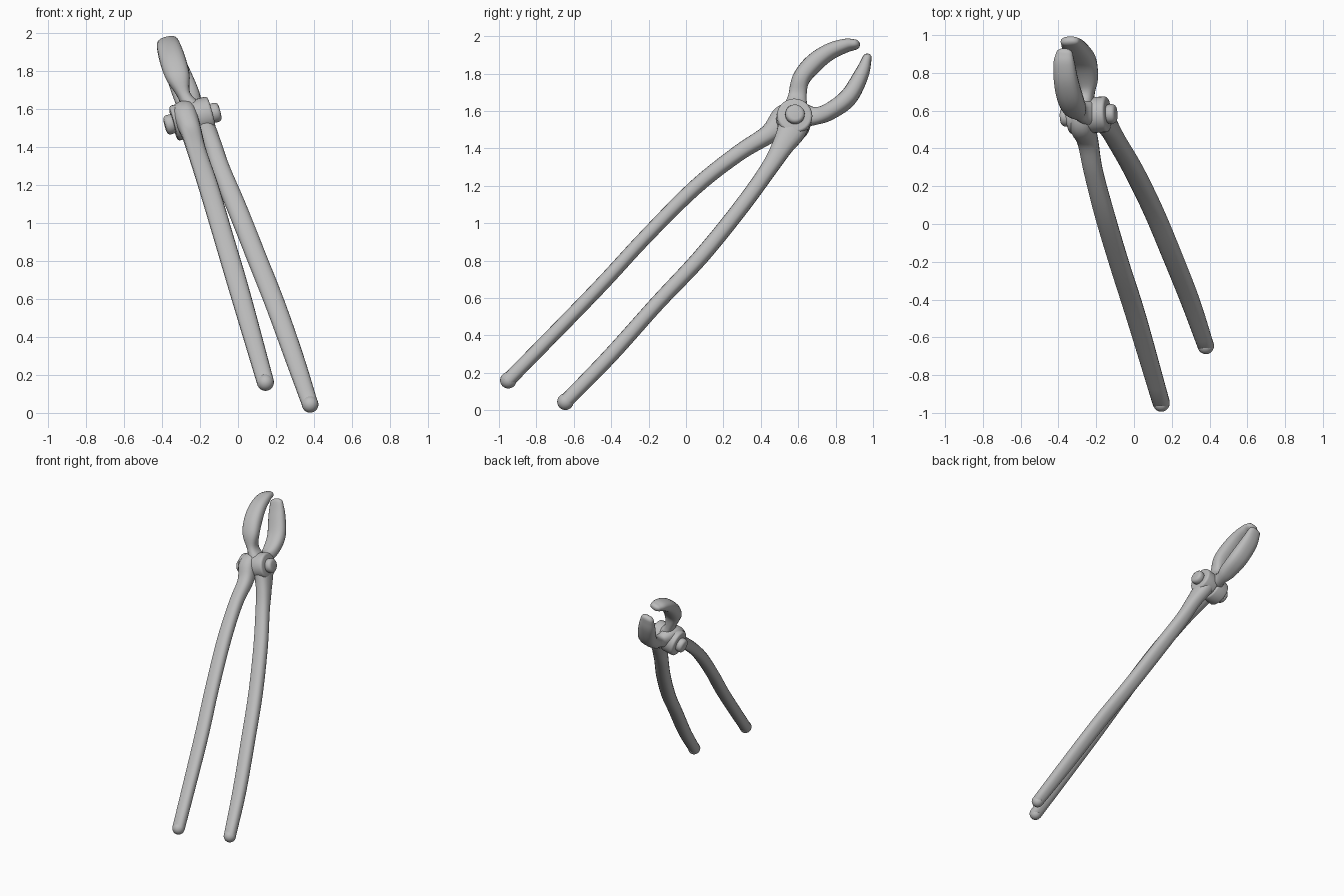
import bpy, bmesh, math
from mathutils import Vector

cube = bpy.data.objects.get("Cube")
if cube:
    bpy.data.objects.remove(cube, do_unlink=True)

steel = bpy.data.materials.new("grey steel")
steel.use_nodes = True
colour = (0.5, 0.5, 0.5, 1)
steel.diffuse_color = colour
steel.node_tree.nodes["Principled BSDF"].inputs["Base Color"].default_value = colour

PIVOT = Vector((-.245, .575, 1.55))
AXIS = Vector((.96, .06, .25)).normalized()   # direction of the pivot pin
SIDES = 18
STEPS = 5


def finish(name, bm, angle):
    """Turn a bmesh into a smooth steel object."""
    bmesh.ops.recalc_face_normals(bm, faces=bm.faces)
    mesh = bpy.data.meshes.new(name)
    bm.to_mesh(mesh)
    bm.free()
    mesh.materials.append(steel)
    obj = bpy.data.objects.new(name, mesh)
    bpy.context.collection.objects.link(obj)
    bpy.ops.object.select_all(action='DESELECT')
    obj.select_set(True)
    bpy.context.view_layer.objects.active = obj
    bpy.ops.object.shade_smooth_by_angle(angle=math.radians(angle))
    return obj


def smooth_path(stations):
    """Catmull-Rom interpolation of position, thickness and width."""
    pts = [Vector(s) for s in stations]
    pts = [2 * pts[0] - pts[1]] + pts + [2 * pts[-1] - pts[-2]]
    out = []
    for a, b, c, d in zip(pts, pts[1:], pts[2:], pts[3:]):
        for i in range(STEPS):
            t = i / STEPS
            out.append(b + (c - a) * (t / 2)
                       + (2 * a - 5 * b + 4 * c - d) * (t * t / 2)
                       + (3 * b - a - 3 * c + d) * (t ** 3 / 2))
    return out + [pts[-2]]


def power(v, p):
    return math.copysign(abs(v) ** p, v)


def forged_bar(name, stations):
    """Loft a rounded section along stations of x, y, z, thickness, width."""
    path = smooth_path(stations)
    rings = []
    for i, p in enumerate(path):
        before, after = path[max(i - 1, 0)], path[min(i + 1, len(path) - 1)]
        tangent = Vector((after - before)[:3]).normalized()
        across = (AXIS - tangent * AXIS.dot(tangent)).normalized()
        rings.append((Vector(p[:3]), tangent, across, p[3] / 2, p[4] / 2))
    # round off both ends
    first, last = rings[0], rings[-1]
    for deg in (30, 60, 80):
        out, size = math.sin(math.radians(deg)), math.cos(math.radians(deg))
        for end, sign, at in ((first, -1, 0), (last, 1, len(rings) + 1)):
            c, tangent, across, t, w = end
            ring = (c + tangent * sign * out * t, tangent, across, t * size, w * size)
            rings.insert(at, ring)
    bm = bmesh.new()
    loops = []
    for c, tangent, across, t, w in rings:
        normal = tangent.cross(across)
        loop = []
        for k in range(SIDES):
            a = math.tau * k / SIDES
            loop.append(bm.verts.new(c + across * w * power(math.cos(a), .8)
                                     + normal * t * power(math.sin(a), .8)))
        loops.append(loop)
    for lower, upper in zip(loops, loops[1:]):
        for k in range(SIDES):
            n = (k + 1) % SIDES
            bm.faces.new((lower[k], lower[n], upper[n], upper[k]))
    bm.faces.new(loops[0])
    bm.faces.new(loops[-1])
    return finish(name, bm, 60)


def pin_disc(name, start, end, radius, bevel):
    """Bevelled disc on the pivot axis between two distances."""
    bm = bmesh.new()
    bmesh.ops.create_cone(bm, cap_ends=True, segments=28, radius1=radius,
                          radius2=radius, depth=end - start)
    rims = [e for e in bm.edges if abs(e.verts[0].co.z - e.verts[1].co.z) < 1e-5]
    bmesh.ops.bevel(bm, geom=rims, offset=bevel, segments=3, profile=.5, affect='EDGES')
    obj = finish(name, bm, 50)
    obj.rotation_mode = 'QUATERNION'
    obj.rotation_quaternion = AXIS.to_track_quat('Z', 'Y')
    obj.location = PIVOT + AXIS * (start + end) / 2


def ball(name, centre, radius):
    bm = bmesh.new()
    bmesh.ops.create_uvsphere(bm, u_segments=20, v_segments=12, radius=radius)
    finish(name, bm, 60).location = centre


# right arm: handle, head and back jaw
right_arm = [
    (.145, -.95, .16, .075, .09), (.01, -.487, .634, .075, .105),
    (-.075, -.22, .922, .075, .105), (-.155, .048, 1.19, .08, .105),
    (-.215, .278, 1.372, .085, .1), (-.245, .44, 1.475, .1, .11),
    (-.275, .53, 1.56, .15, .13), (-.27, .61, 1.575, .14, .12),
    (-.25, .69, 1.573, .095, .08), (-.25, .765, 1.596, .09, .12),
    (-.27, .866, 1.67, .095, .14), (-.315, .936, 1.79, .08, .13),
    (-.34, .968, 1.88, .05, .1),
]
# left arm: handle, head and front jaw
left_arm = [
    (.38, -.645, .045, .075, .085), (.297, -.406, .29, .08, .1),
    (.197, -.155, .57, .08, .105), (.1, .075, .815, .085, .105),
    (-.005, .289, 1.078, .085, .105), (-.092, .439, 1.286, .09, .1),
    (-.135, .515, 1.41, .115, .1), (-.18, .57, 1.51, .16, .11),
    (-.24, .585, 1.6, .14, .1), (-.285, .595, 1.675, .1, .07),
    (-.315, .613, 1.767, .095, .125), (-.34, .674, 1.846, .1, .137),
    (-.36, .76, 1.912, .088, .13), (-.37, .85, 1.948, .07, .115),
    (-.368, .905, 1.955, .05, .09),
]
for side, arm in (("right", right_arm), ("left", left_arm)):
    forged_bar(side + "_arm", arm)
    ball(side + "_handle_knob", arm[0][:3], .044)

# pivot joint and rivet
pin_disc("right_joint_plate", -.1, 0, .095, .015)
pin_disc("left_joint_plate", 0, .11, .095, .015)
pin_disc("right_rivet_head", -.145, -.09, .052, .02)
pin_disc("left_rivet_head", .1, .155, .052, .02)
